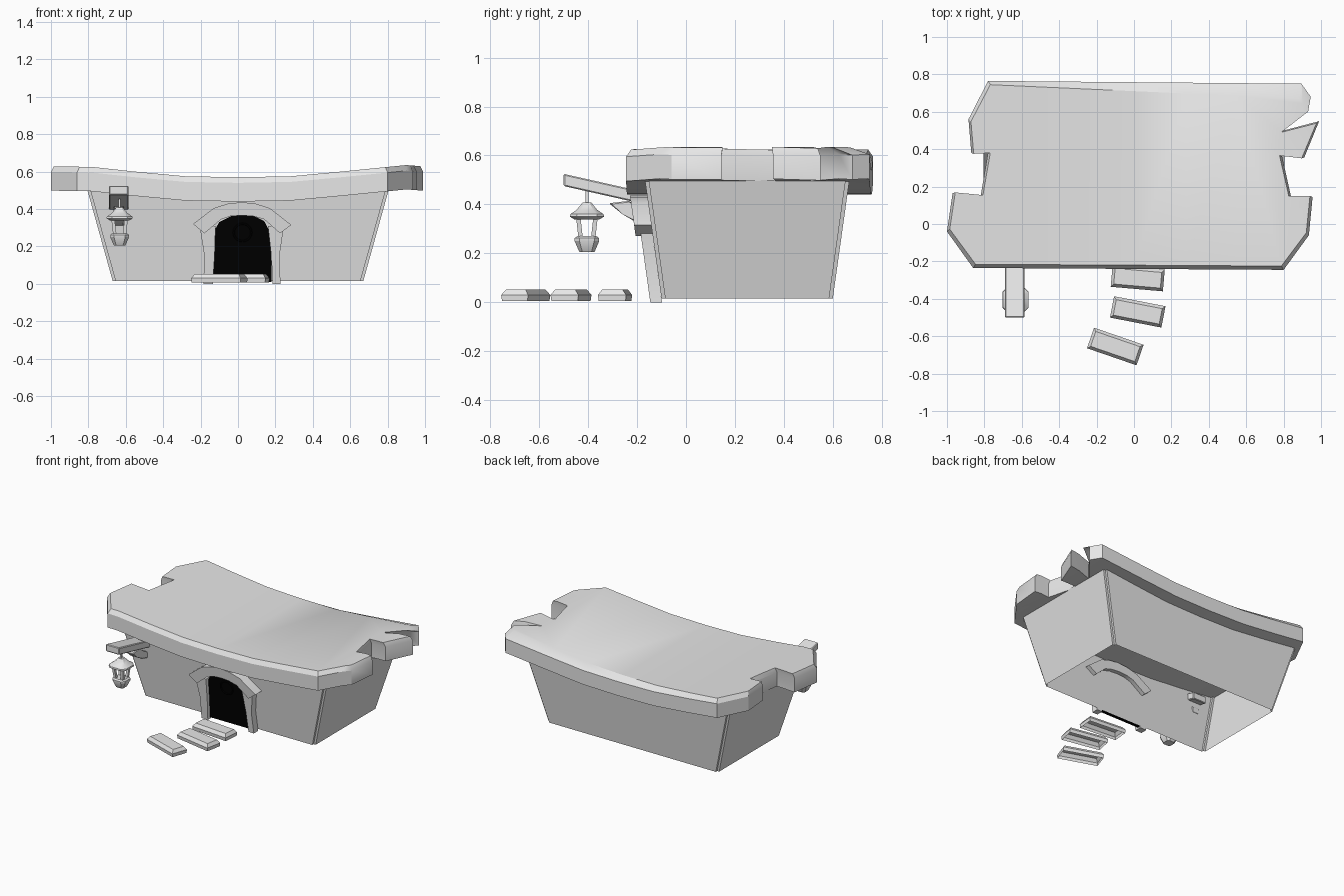
import bpy, bmesh, math
from mathutils import Matrix, Vector

if "Cube" in bpy.data.objects:
    bpy.data.objects.remove(bpy.data.objects["Cube"])


def material(name, value):
    m = bpy.data.materials.new(name)
    m.use_nodes = True
    colour = (value, value, value, 1)
    m.diffuse_color = colour
    m.node_tree.nodes["Principled BSDF"].inputs["Base Color"].default_value = colour
    return m


GREY = material("pale grey", 0.8)
BLACK = material("black", 0.0)


def finish(bm, name, mat=GREY, angle=25):
    bmesh.ops.recalc_face_normals(bm, faces=bm.faces)
    mesh = bpy.data.meshes.new(name)
    bm.to_mesh(mesh)
    bm.free()
    mesh.materials.append(mat)
    ob = bpy.data.objects.new(name, mesh)
    bpy.context.scene.collection.objects.link(ob)
    bpy.ops.object.select_all(action='DESELECT')
    ob.select_set(True)
    bpy.context.view_layer.objects.active = ob
    bpy.ops.object.shade_smooth_by_angle(angle=math.radians(angle))
    return ob


def loft(bm, rings, cap_start=True, cap_end=True):
    """Join equal rings of points with quads, optionally capping the ends."""
    rows = [[bm.verts.new(p) for p in ring] for ring in rings]
    n = len(rows[0])
    for a, b in zip(rows, rows[1:]):
        for i in range(n):
            j = (i + 1) % n
            bm.faces.new((a[i], a[j], b[j], b[i]))
    if cap_start:
        bm.faces.new(rows[0][::-1])
    if cap_end:
        bm.faces.new(rows[-1])


def rect(x0, x1, y0, y1, z):
    return [(x0, y0, z), (x1, y0, z), (x1, y1, z), (x0, y1, z)]


# Tapered hollow walls, open underneath
bm = bmesh.new()
loft(bm, [rect(-.67, .67, -.1, .6, .015), rect(-.805, .805, -.168, .668, .5)], False, False)
corners = [e for e in bm.edges if abs(e.verts[0].co.z - e.verts[1].co.z) > .1]
bmesh.ops.bevel(bm, geom=corners, offset=.015, segments=2, affect='EDGES')
finish(bm, "walls", angle=50)

# Sagging roof slab with broken ends
OUTLINE = [(-.86, -.235), (-1, -.04), (-.97, .165), (-.82, .15), (-.78, .385),
           (-.87, .38), (-.885, .56), (-.78, .765), (.895, .75), (.945, .68),
           (.80, .50), (.99, .55), (.91, .355), (.79, .37), (.84, .145),
           (.955, .145), (.935, -.06), (.80, -.245)]
SAG = [(-1.1, .06), (-.78, .055), (-.55, .03), (-.28, .005), (0, 0),
       (.28, .005), (.55, .03), (.9, .065), (1.1, .05)]


def sag(x):
    for (xa, za), (xb, zb) in zip(SAG, SAG[1:]):
        if x <= xb:
            return za + (zb - za) * (x - xa) / (xb - xa)
    return SAG[-1][1]


def roof_top(x, y):
    # Shrink inward, with a wider slope along the back right
    slope = .05 * max(0, x + .3) if y > .66 else 0
    return (x * .985, y - .02 * (y - .26) / .5 - slope, .57)


bm = bmesh.new()
loft(bm, [[(x, y, .44) for x, y in OUTLINE],
          [(x, y, .54) for x, y in OUTLINE],
          [roof_top(x, y) for x, y in OUTLINE]])
for x, _ in SAG[1:-1]:
    bmesh.ops.bisect_plane(bm, geom=bm.verts[:] + bm.edges[:] + bm.faces[:],
                           plane_co=(x, 0, 0), plane_no=(1, 0, 0))
for v in bm.verts:
    v.co.z += sag(v.co.x)
finish(bm, "roof", angle=28)


def wall_panel(name, profile, front, back, mat=GREY):
    """Extrude an x-z profile through the leaning front wall."""
    bm = bmesh.new()
    loft(bm, [[(x, -.098 - .14 * z + d, z) for x, z in profile] for d in (front, back)])
    return finish(bm, name, mat)


# Doorway
wall_panel("door", [(-.135, .01), (-.135, .27), (-.1, .33), (-.02, .37), (.07, .37),
                    (.14, .335), (.175, .27), (.18, .01)], -.022, -.004, BLACK)
wall_panel("left_jamb", [(.185, 0), (.227, 0), (.222, .15), (.245, .31),
                         (.16, .31), (.178, .15)], -.048, 0)
wall_panel("right_jamb", [(-.185, 0), (-.135, 0), (-.125, .15), (-.12, .31),
                          (-.205, .31), (-.18, .15)], -.048, 0)
wall_panel("door_arch", [(-.24, .32), (-.13, .405), (-.05, .43), (.02, .436), (.09, .43),
                         (.17, .405), (.285, .315), (.225, .27), (.14, .345), (.08, .362),
                         (.02, .366), (-.04, .362), (-.09, .345), (-.18, .27)], -.07, .03)
bpy.ops.mesh.primitive_torus_add(major_radius=.047, minor_radius=.006, major_segments=20,
                                 minor_segments=6, location=(.024, -.161, .275),
                                 rotation=(math.radians(98), 0, 0))
bpy.context.object.name = "door_ring"
bpy.context.object.data.materials.append(BLACK)

# Stepping slabs, hollow underneath
STEPS = [(.02, -.29, -5), (.02, -.47, -11), (-.1, -.655, -19)]
for i, (x, y, turn) in enumerate(STEPS):
    bm = bmesh.new()
    loft(bm, [rect(-w, w, -d, d, z) for w, d, z in
              ((.138, .055, .006), (.14, .058, .03), (.125, .042, .052))], False)
    bmesh.ops.transform(bm, verts=bm.verts, matrix=Matrix.Translation((x, y, 0))
                        @ Matrix.Rotation(math.radians(turn), 4, 'Z'))
    finish(bm, f"step_{i + 1}")


def side_profile(name, profile, x0, x1):
    bm = bmesh.new()
    loft(bm, [[(x, y, z) for y, z in profile] for x in (x0, x1)])
    bmesh.ops.bevel(bm, geom=bm.edges[:], offset=.005, segments=1, affect='EDGES')
    return finish(bm, name)


# Lantern bracket
side_profile("lantern_beam", [(-.5, .525), (-.5, .475), (-.1, .385), (-.1, .435)], -.69, -.585)
side_profile("beam_brace", [(-.315, .405), (-.26, .36), (-.2, .325), (-.14, .31),
                            (-.14, .355), (-.2, .38), (-.23, .415)], -.665, -.61)

# Lantern
LX, LY = -.633, -.405


def octagon(r, z):
    return [(LX + r * x, LY + r * y, z) for x, y in
            ((1, -.6), (1, .6), (.6, 1), (-.6, 1), (-1, .6), (-1, -.6), (-.6, -1), (.6, -1))]


def lantern_part(name, rings):
    bm = bmesh.new()
    loft(bm, [octagon(r, z) for r, z in rings])
    finish(bm, name)


lantern_part("lantern_cap", [(.05, .338), (.07, .35), (.068, .36), (.042, .378),
                             (.028, .395), (.018, .408)])
lantern_part("lantern_base", [(.03, .205), (.034, .212), (.05, .25), (.05, .262), (.04, .27)])
bm = bmesh.new()
for sx in (-1, 1):
    for sy in (-1, 1):
        loft(bm, [rect(LX + sx * r - .009, LX + sx * r + .009,
                       LY + sy * r - .009, LY + sy * r + .009, z)
                  for r, z in ((.026, .265), (.035, .345))])
finish(bm, "lantern_posts")
bm = bmesh.new()
loft(bm, [rect(LX - .006, LX + .006, LY - .006, LY + .006, z) for z in (.4, .485)])
finish(bm, "lantern_hanger")
